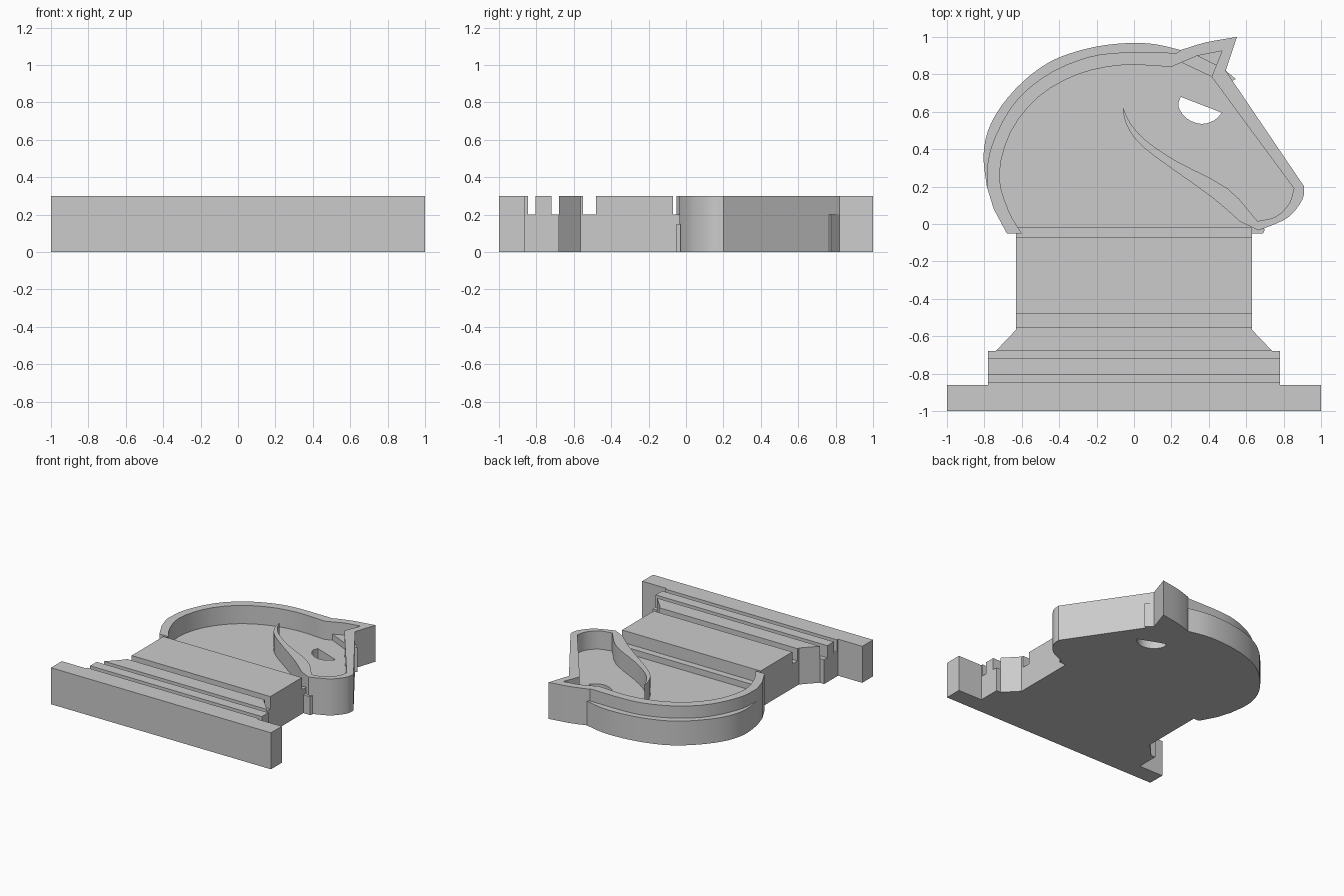
import bpy
import bmesh
from mathutils import Vector

cube = bpy.data.objects.get("Cube")
if cube:
    bpy.data.objects.remove(cube, do_unlink=True)

grey = bpy.data.materials.new("plain grey")
grey.use_nodes = True
grey.diffuse_color = (0.6, 0.6, 0.6, 1)
grey.node_tree.nodes["Principled BSDF"].inputs["Base Color"].default_value = grey.diffuse_color

FLOOR, LEDGE, TOP = 0.15, 0.2, 0.3   # heights of the relief layers


def smooth(points, steps=3):
    """Pass a soft curve through a few points."""
    pts = [Vector(p) for p in points]
    ext = [2 * pts[0] - pts[1]] + pts + [2 * pts[-1] - pts[-2]]
    out = []
    for a, b, c, d in zip(ext, ext[1:], ext[2:], ext[3:]):
        for i in range(steps):
            t = i / steps
            out.append(b + (c - a) * t / 2
                       + (a - b * 2.5 + c * 2 - d / 2) * t ** 2
                       + ((b - c) * 3 + d - a) * t ** 3 / 2)
    return [tuple(p) for p in out] + [tuple(pts[-1])]


def prism(name, outline, bottom, top):
    """Extrude a flat outline between two heights."""
    bm = bmesh.new()
    face = bm.faces.new([bm.verts.new((x, y, bottom)) for x, y in outline])
    grown = bmesh.ops.extrude_face_region(bm, geom=[face])["geom"]
    for v in grown:
        if isinstance(v, bmesh.types.BMVert):
            v.co.z = top
    bmesh.ops.recalc_face_normals(bm, faces=bm.faces)
    mesh = bpy.data.meshes.new(name)
    bm.to_mesh(mesh)
    bm.free()
    mesh.materials.append(grey)
    obj = bpy.data.objects.new(name, mesh)
    bpy.context.collection.objects.link(obj)
    return obj


def mirrored(half):
    """Close a right-hand profile with its mirror image."""
    return half + [(-x, y) for x, y in reversed(half)]


# Pedestal: lower plate with raised bands separated by grooves
foot = [(1, -1), (1, -0.86), (0.78, -0.86)]
skirt = [(0.78, -0.68), (0.74, -0.68), (0.63, -0.565)]
parts = [
    prism("pedestal_plate", mirrored(foot + skirt + [(0.63, -0.015)]), 0, LEDGE),
    prism("foot_band", mirrored(foot + [(0.78, -0.845)]), LEDGE, TOP),
    prism("lower_band", mirrored([(0.78, -0.805), (0.78, -0.72)]), LEDGE, TOP),
    prism("tapered_band", mirrored(skirt[1:] + [(0.63, -0.55)]), LEDGE, TOP),
    prism("column_band", mirrored([(0.63, -0.48), (0.63, -0.07)]), LEDGE, TOP),
]

# Head curves
nape = [(-0.68, -0.05), (-0.75, 0.08), (-0.787, 0.2)]
mane_edge = smooth([nape[-1], (-0.805, 0.36), (-0.78, 0.5), (-0.71, 0.63), (-0.59, 0.765),
                    (-0.45, 0.867), (-0.3, 0.925), (-0.15, 0.957), (0, 0.968),
                    (0.12, 0.96), (0.25, 0.93)])
rim_edge = smooth([nape[-1], (-0.77, 0.39), (-0.66, 0.62), (-0.5, 0.775),
                   (-0.3, 0.875), (-0.1, 0.915), (0.23, 0.915)])
rim_inside = smooth([(-0.6, -0.05), (-0.67, 0.07), (-0.72, 0.26), (-0.66, 0.49),
                     (-0.51, 0.68), (-0.3, 0.8), (-0.06, 0.85), (0.2, 0.84)])
ear = smooth([(0.25, 0.93), (0.38, 0.97), (0.55, 1)]) + [(0.49, 0.82)]
ear_inside = [(0.415, 0.787), (0.47, 0.925), (0.34, 0.9)]
muzzle = smooth([(0.91, 0.2), (0.9, 0.13), (0.83, 0.04), (0.73, -0.01), (0.63, -0.045)])
muzzle_inside = smooth([(0.66, 0.015), (0.76, 0.04), (0.83, 0.11), (0.855, 0.19)])
jaw_under = smooth([(0.63, -0.045), (0.42, 0.14), (0.1, 0.37), (-0.005, 0.47),
                    (-0.05, 0.56), (-0.06, 0.625)])
jaw_over = smooth([(-0.06, 0.625), (-0.02, 0.54), (0.06, 0.45), (0.22, 0.34),
                   (0.5, 0.19), (0.66, 0.015)])

# Sunken head plate, with the eye cut through
outer = nape[:-1] + rim_edge + ear + muzzle[:-1]
plate = prism("head_plate", outer + [(0.66, -0.03), (0.70, -0.03), (0.69, -0.05), (0.63, -0.05),
                                     (0.63, -0.015), (-0.63, -0.015), (-0.63, -0.05)], 0, FLOOR)
eye = prism("eye_cutter", smooth([(0.25, 0.68), (0.237, 0.63), (0.28, 0.565), (0.36, 0.535),
                                  (0.43, 0.555), (0.47, 0.595)]), -1, 1)
eye.hide_render = True
cut = plate.modifiers.new("eye", "BOOLEAN")
cut.operation = "DIFFERENCE"
cut.solver = "EXACT"
cut.object = eye
bpy.context.view_layer.objects.active = plate
bpy.ops.object.modifier_apply(modifier=cut.name)
bpy.data.objects.remove(eye, do_unlink=True)

# Raised outline of mane, ear, face and jaw; lower mane ledge; ear crossband
parts += [
    plate,
    prism("head_rim", outer + jaw_under[1:] + jaw_over[1:] + muzzle_inside[1:]
          + ear_inside + rim_inside[::-1], FLOOR, TOP),
    prism("mane_ledge", mane_edge + rim_edge[:0:-1], 0, LEDGE),
    prism("ear_band", [(0.25, 0.865), (0.34, 0.9), (0.44, 0.85), (0.48, 0.82),
                       (0.415, 0.787)], FLOOR, LEDGE),
    prism("ear_band_end", [(0.49, 0.82), (0.545, 0.775), (0.525, 0.765)], 0, LEDGE),
]

# Soft curves with crisp edges
bpy.ops.object.select_all(action="DESELECT")
for part in parts:
    part.select_set(True)
bpy.context.view_layer.objects.active = plate
bpy.ops.object.shade_smooth_by_angle(angle=0.5)
